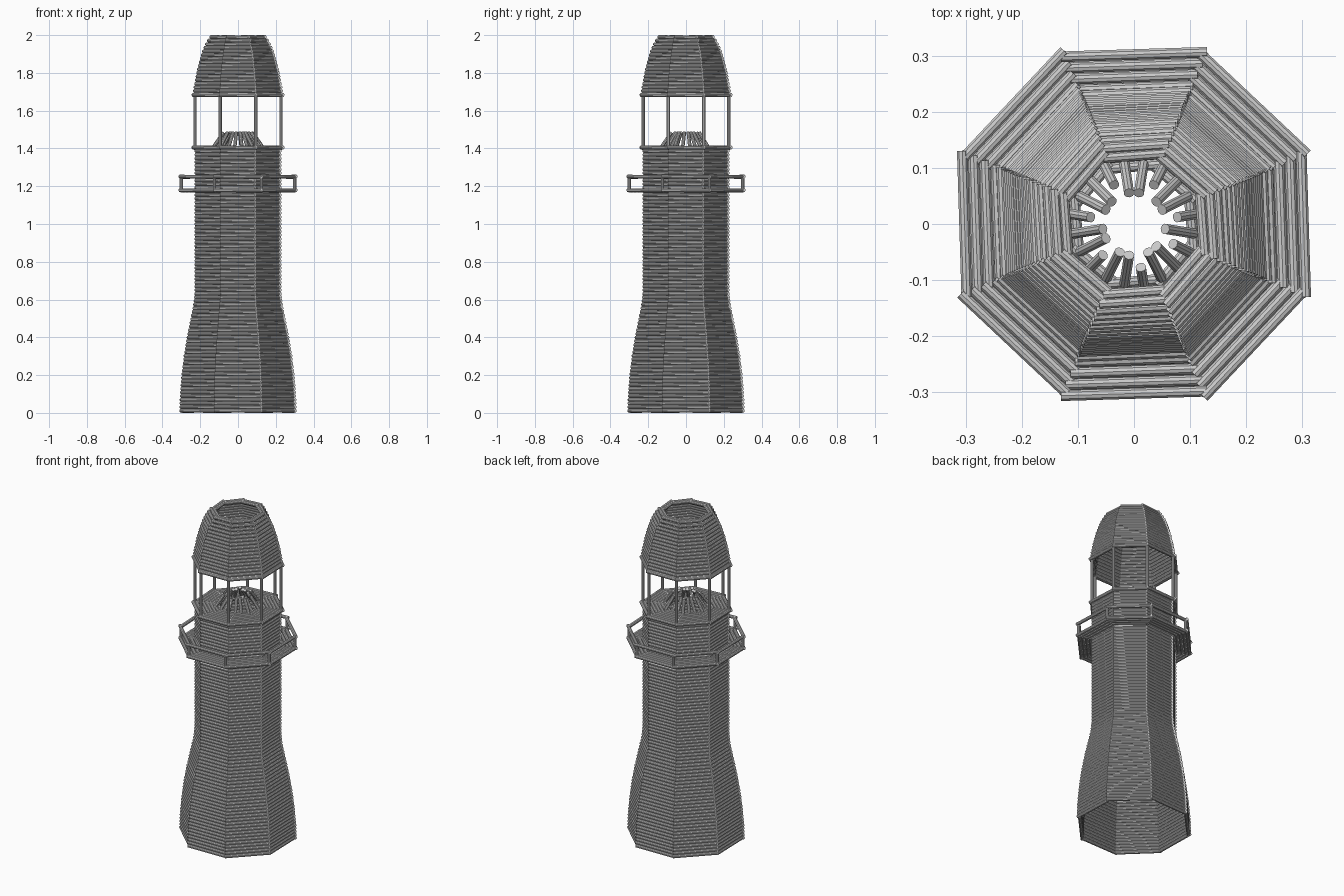
import bpy, bmesh, math
from mathutils import Vector, Matrix

if "Cube" in bpy.data.objects:
    bpy.data.objects.remove(bpy.data.objects["Cube"])

R = 0.01          # stick radius
STEP = 0.0195     # spacing of stacked sticks
T = math.tan(math.pi / 8)


def stick(bm, a, b, r=R):
    a, b = Vector(a), Vector(b)
    d = b - a
    rot = d.to_track_quat('Z', 'Y').to_matrix().to_4x4()
    bmesh.ops.create_cone(bm, cap_ends=True, segments=10, radius1=r, radius2=r,
                          depth=d.length, matrix=Matrix.Translation((a + b) / 2) @ rot)


def ring(bm, outer, z):
    """Pinwheel octagon of eight sticks; outer = distance to outside of a side."""
    ap = outer - R
    h = ap * T + 0.005
    for k in range(8):
        t = k * math.pi / 4
        n = Vector((math.cos(t), math.sin(t), 0))
        s = Vector((math.sin(t), -math.cos(t), 0))
        stick(bm, n * (ap - 0.004) - s * h + Vector((0, 0, z - 0.001)),
              n * (ap + 0.004) + s * h + Vector((0, 0, z + 0.001)))


def posts(bm, apothem, z0, z1):
    rad = apothem / math.cos(math.pi / 8)
    for k in range(8):
        t = (k + 0.5) * math.pi / 4
        x, y = rad * math.cos(t), rad * math.sin(t)
        stick(bm, (x, y, z0), (x, y, z1), 0.009)


def finish(bm, name):
    me = bpy.data.meshes.new(name)
    bm.to_mesh(me)
    bm.free()
    ob = bpy.data.objects.new(name, me)
    bpy.context.collection.objects.link(ob)


def profile_at(pts, z):
    for (z0, r0), (z1, r1) in zip(pts, pts[1:]):
        if z <= z1:
            return r0 + (r1 - r0) * (z - z0) / (z1 - z0)
    return pts[-1][1]


def stack(name, pts):
    bm = bmesh.new()
    z0, z1 = pts[0][0], pts[-1][0]
    n = math.ceil((z1 - z0) / STEP)
    for i in range(n + 1):
        z = z0 + (z1 - z0) * i / n
        ring(bm, profile_at(pts, z), z)
    return bm


# tower wall
finish(stack("tower", [(0.011, 0.307), (0.1, 0.304), (0.2, 0.296), (0.3, 0.284),
                       (0.4, 0.268), (0.5, 0.248), (0.58, 0.232), (0.64, 0.227),
                       (1.385, 0.227)]), "tower_wall")

# gallery deck, rail and rail posts
bm = bmesh.new()
for i in range(5):
    ring(bm, 0.312 - i * 0.02, 1.178)
finish(bm, "gallery_deck")
bm = bmesh.new()
ring(bm, 0.312, 1.25)
posts(bm, 0.3, 1.178, 1.25)
finish(bm, "gallery_railing")

# lantern room floor with open centre
bm = bmesh.new()
for i in range(8):
    ring(bm, 0.242 - i * 0.0185, 1.404)
finish(bm, "lantern_floor")

# lantern room posts
bm = bmesh.new()
posts(bm, 0.227, 1.4, 1.69)
finish(bm, "lantern_posts")

# lamp made of leaning sticks
bm = bmesh.new()
N = 20
for k in range(N):
    t = 2 * math.pi * (k + 0.5) / N
    d = Vector((math.cos(t), math.sin(t), 0))
    top = 0.056 if k % 3 else 0.078
    stick(bm, d * (top + 0.052) + Vector((0, 0, 1.41)),
          d * top + Vector((0, 0, 1.485)), 0.0095)
finish(bm, "lamp")

# domed roof, open at the top
bm = stack("dome", [(1.685, 0.236), (1.73, 0.23), (1.8, 0.217), (1.86, 0.203),
                    (1.92, 0.184), (1.96, 0.166), (1.989, 0.148)])
ring(bm, 0.242, 1.682)
ring(bm, 0.132, 1.989)
finish(bm, "dome_roof")
